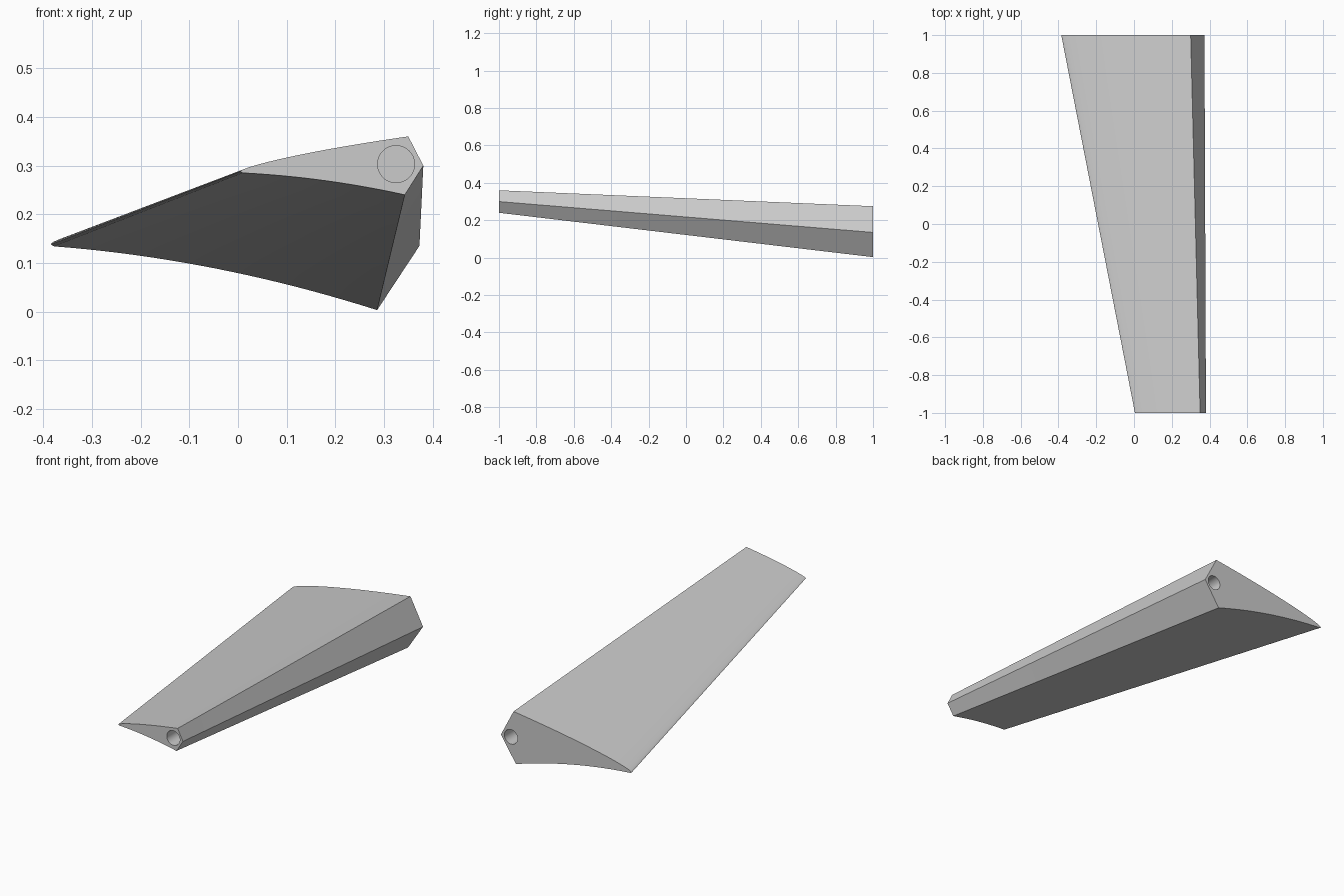
import bpy, bmesh, math
from mathutils import Vector

cube = bpy.data.objects.get("Cube")
if cube:
    bpy.data.objects.remove(cube, do_unlink=True)

grey = bpy.data.materials.new("light_grey")
grey.use_nodes = True
colour = (0.6, 0.6, 0.6, 1)
grey.diffuse_color = colour
grey.node_tree.nodes["Principled BSDF"].inputs["Base Color"].default_value = colour

STEPS = 20
SPANS = 8


def section(tail_top, crest, nose, keel, tail_low, top_bulge, low_bulge):
    """Blade outline in x and z: arched top, pointed nose, hollow underside."""
    tail_top, crest, nose, keel, tail_low = map(
        Vector, (tail_top, crest, nose, keel, tail_low))
    up = Vector((0, 1))
    ts = [i / STEPS for i in range(STEPS + 1)]
    # square the steps so they gather near the tail
    top = [tail_top.lerp(crest, t * t) + up * top_bulge * t * (1 - t * t) for t in ts]
    low = [keel.lerp(tail_low, t) + up * 4 * low_bulge * t * (1 - t) for t in ts]
    return top + [nose] + low


def build_blade():
    front = section((0.005, 0.288), (0.35, 0.36), (0.381, 0.3),
                    (0.343, 0.24), (0.01, 0.285), 0.023, 0.007)
    back = section((-0.385, 0.138), (0.3, 0.275), (0.373, 0.135),
                   (0.286, 0.003), (-0.378, 0.134), 0.046, 0.02)
    bm = bmesh.new()
    rings = []
    for s in range(SPANS + 1):
        f = s / SPANS
        points = [a.lerp(b, f) for a, b in zip(front, back)]
        rings.append([bm.verts.new((p.x, 2 * f - 1, p.y)) for p in points])
    for r0, r1 in zip(rings, rings[1:]):
        for i in range(len(r0)):
            j = (i + 1) % len(r0)
            bm.faces.new((r0[i], r0[j], r1[j], r1[i]))
    bm.faces.new(rings[0])
    bm.faces.new(rings[-1])
    bmesh.ops.recalc_face_normals(bm, faces=bm.faces)
    mesh = bpy.data.meshes.new("blade")
    bm.to_mesh(mesh)
    bm.free()
    mesh.materials.append(grey)
    obj = bpy.data.objects.new("blade", mesh)
    bpy.context.collection.objects.link(obj)
    return obj


def select_only(obj):
    bpy.ops.object.select_all(action='DESELECT')
    obj.select_set(True)
    bpy.context.view_layer.objects.active = obj


def drill(obj, x, y, z):
    """Sink a round blind socket into an end face."""
    bpy.ops.mesh.primitive_cylinder_add(vertices=48, radius=0.038, depth=0.3,
                                        location=(x, y, z),
                                        rotation=(math.pi / 2, 0, 0))
    cutter = bpy.context.object
    cutter.name = "socket_cutter"
    cutter.hide_render = True
    cutter.data.materials.append(grey)
    mod = obj.modifiers.new("socket", 'BOOLEAN')
    mod.operation = 'DIFFERENCE'
    mod.solver = 'EXACT'
    mod.object = cutter
    select_only(obj)
    bpy.ops.object.modifier_apply(modifier=mod.name)
    bpy.data.objects.remove(cutter, do_unlink=True)


# Tapered blade with a socket in each end
blade = build_blade()
drill(blade, 0.325, -1, 0.303)
drill(blade, 0.315, 1, 0.138)
select_only(blade)
bpy.ops.object.shade_smooth_by_angle(angle=math.radians(25))
